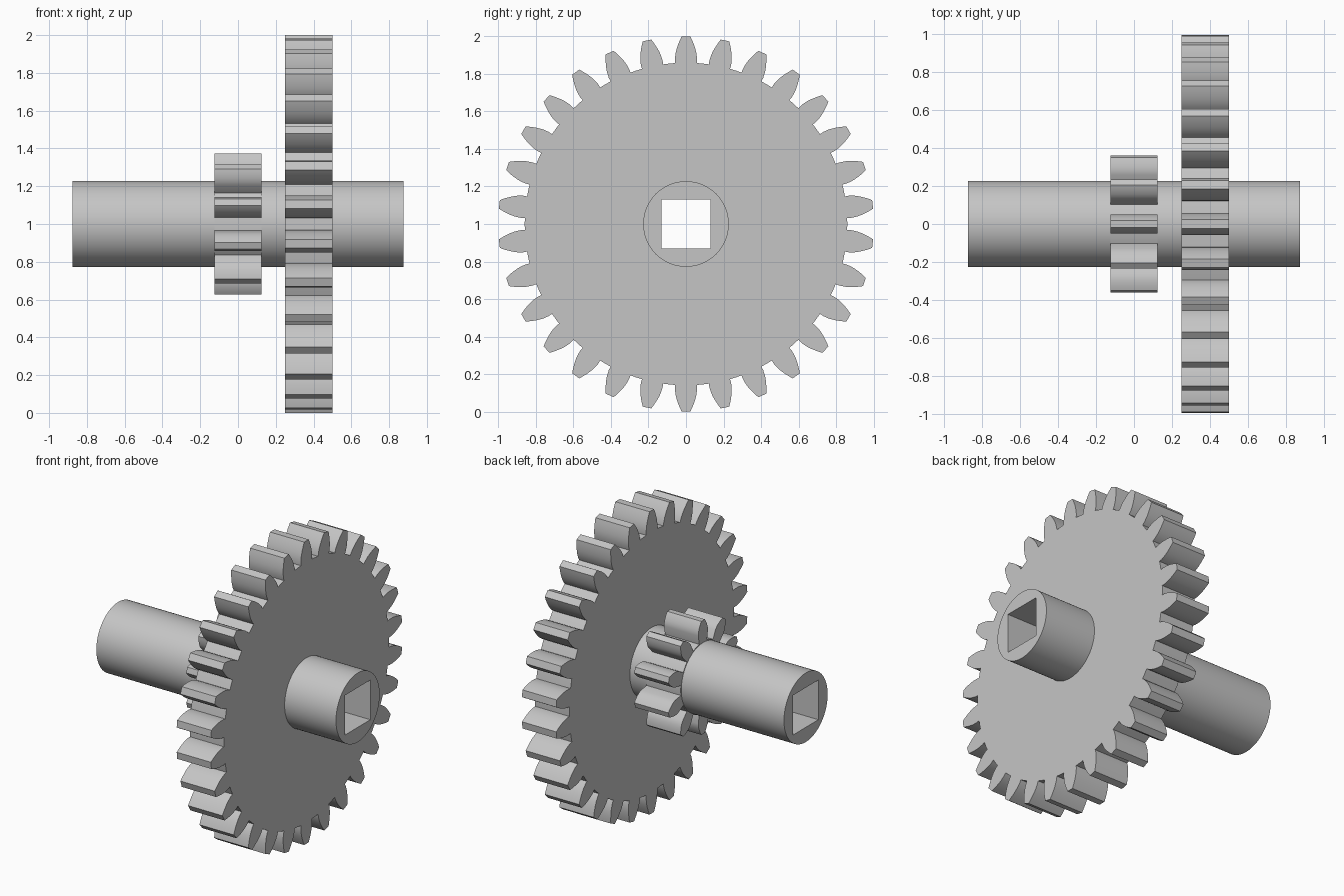
import bpy
import bmesh
from math import cos, sin, pi, tan, acos, radians, sqrt
from mathutils import Matrix

cube = bpy.data.objects.get("Cube")
if cube:
    bpy.data.objects.remove(cube, do_unlink=True)

AXLE_Z = 1.0
MODULE = 0.0625
PRESSURE = radians(20)

steel = bpy.data.materials.new("plain_grey")
steel.use_nodes = True
GREY = (0.56, 0.56, 0.56, 1)
steel.diffuse_color = GREY
steel.node_tree.nodes["Principled BSDF"].inputs["Base Color"].default_value = GREY


def polar(r, a):
    # angle zero points straight up
    return (r * sin(a), r * cos(a))


def circle(radius, count):
    return [polar(radius, 2 * pi * i / count) for i in range(count)]


def square(half):
    return [(-half, -half), (half, -half), (half, half), (-half, half)]


def gear_outline(teeth, steps=6):
    """Involute gear outline with one tooth pointing up."""
    pitch = MODULE * teeth / 2
    base = pitch * cos(PRESSURE)
    root = pitch - 1.25 * MODULE
    tip = pitch + MODULE

    def half_angle(r):
        a = acos(min(1, base / r))
        return pi / (2 * teeth) + tan(PRESSURE) - PRESSURE - (tan(a) - a)

    start = max(base, root)
    radii = [start + (tip - start) * sqrt(i / steps) ** 1.5 for i in range(steps + 1)]
    flank = [(r, half_angle(r)) for r in radii]
    if root < base:
        flank.insert(0, (root, flank[0][1]))
    points = []
    for i in range(teeth):
        middle = 2 * pi * i / teeth
        points += [polar(r, middle - h) for r, h in flank]
        points += [polar(r, middle + h) for r, h in reversed(flank)]
        points.append(polar(root, middle + pi / teeth))
    return points


def extruded_part(name, loops, x_min, x_max):
    """Fill the outline with its hole and extrude it along the axle."""
    curve = bpy.data.curves.new(name + "_profile", "CURVE")
    curve.dimensions = "2D"
    curve.fill_mode = "BOTH"
    curve.extrude = (x_max - x_min) / 2
    for loop in loops:
        spline = curve.splines.new("POLY")
        spline.points.add(len(loop) - 1)
        for point, (u, v) in zip(spline.points, loop):
            point.co = (u, v, 0, 1)
        spline.use_cyclic_u = True
    helper = bpy.data.objects.new(name + "_profile", curve)
    bpy.context.collection.objects.link(helper)
    bpy.context.view_layer.update()
    graph = bpy.context.evaluated_depsgraph_get()
    mesh = bpy.data.meshes.new_from_object(helper.evaluated_get(graph))
    bpy.data.objects.remove(helper, do_unlink=True)

    # profile axes become y and z, extrusion becomes x
    turn = Matrix(((0, 0, 1, (x_min + x_max) / 2), (1, 0, 0, 0),
                   (0, 1, 0, AXLE_Z), (0, 0, 0, 1)))
    bm = bmesh.new()
    bm.from_mesh(mesh)
    bm.transform(turn)
    bmesh.ops.remove_doubles(bm, verts=bm.verts, dist=0.00001)
    bmesh.ops.recalc_face_normals(bm, faces=bm.faces)
    bm.to_mesh(mesh)
    bm.free()
    mesh.name = name
    mesh.materials.clear()
    mesh.materials.append(steel)
    part = bpy.data.objects.new(name, mesh)
    bpy.context.collection.objects.link(part)
    bpy.ops.object.select_all(action="DESELECT")
    part.select_set(True)
    bpy.context.view_layer.objects.active = part
    bpy.ops.object.shade_smooth_by_angle(angle=radians(25))
    return part


# axle with a square bore, and two gears fitted round it
extruded_part("axle", [circle(0.228, 72), square(0.131)], -0.875, 0.875)
bore = circle(0.21, 48)
extruded_part("large_gear", [gear_outline(30), bore], 0.25, 0.5)
extruded_part("small_gear", [gear_outline(10), bore], -0.125, 0.125)
